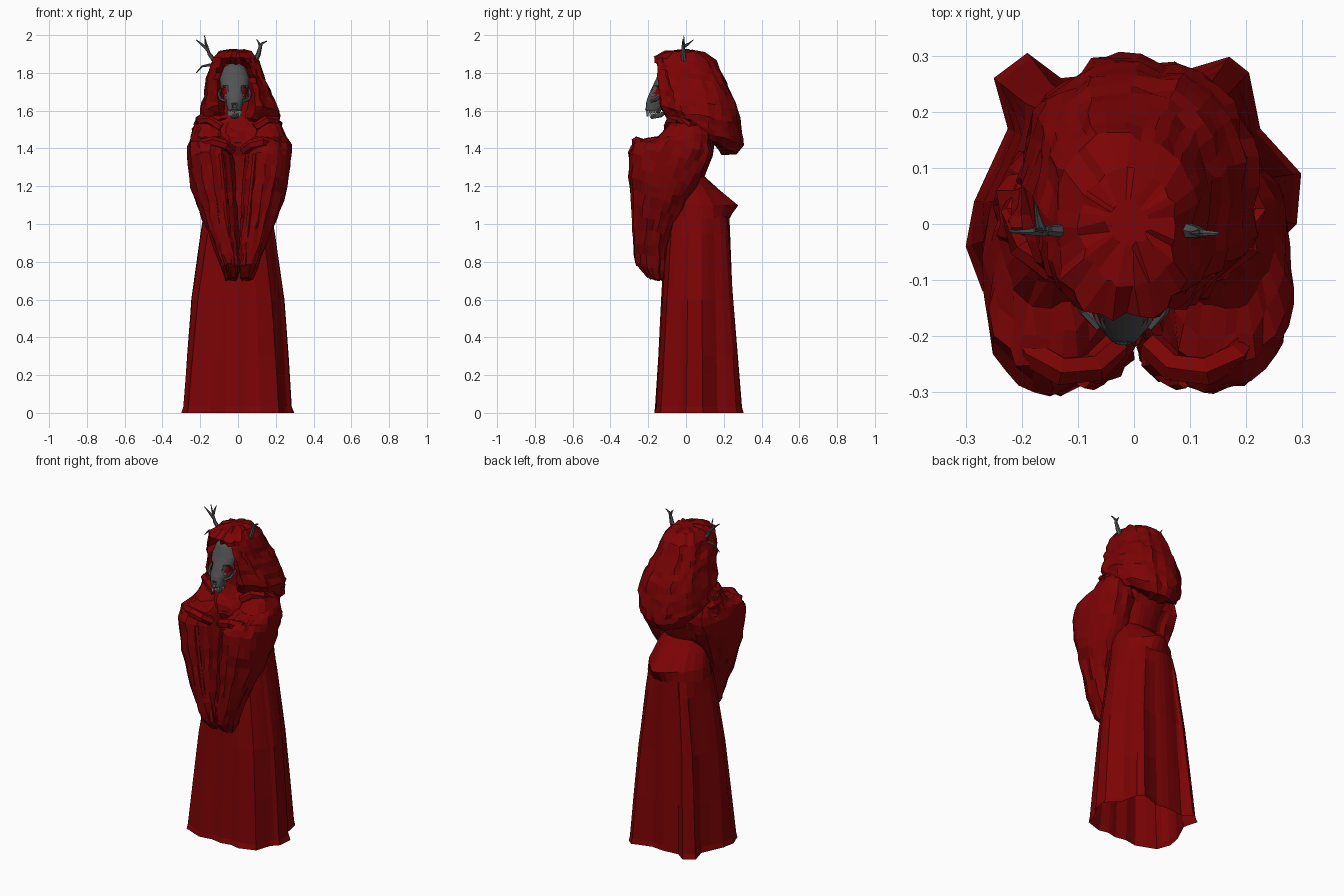
import bpy, bmesh, math, random
from mathutils import Vector

random.seed(4)


def material(name, rgb):
    m = bpy.data.materials.new(name)
    m.diffuse_color = (*rgb, 1)
    return m


RED = material("robe_red", (0.2, 0.001, 0.0015))
GREY = material("bone_grey", (0.085, 0.085, 0.087))
IVORY = material("tooth_ivory", (0.75, 0.74, 0.7))


def loft(name, rings, *mats, caps=(True, True)):
    """Skin a tube over a list of point rings and cap the chosen ends."""
    bm = bmesh.new()
    rows = [[bm.verts.new(p) for p in r] for r in rings]
    n = len(rows[0])
    for a, b in zip(rows, rows[1:]):
        for j in range(n):
            k = (j + 1) % n
            bm.faces.new((a[j], a[k], b[k], b[j]))
    for cap, row in zip(caps, (rows[0], rows[-1])):
        if cap:
            bm.faces.new(row)
    bmesh.ops.recalc_face_normals(bm, faces=bm.faces)
    me = bpy.data.meshes.new(name)
    bm.to_mesh(me)
    bm.free()
    ob = bpy.data.objects.new(name, me)
    bpy.context.collection.objects.link(ob)
    for m in mats:
        me.materials.append(m)
    return ob


def power(v, e):
    return math.copysign(abs(v) ** (2 / e), v)


def densify(keys, step):
    out = []
    for a, b in zip(keys, keys[1:]):
        k = max(1, round(max(abs(a[1] - b[1]), abs(a[3] - b[3])) / step))
        out += [[p + (q - p) * i / k for p, q in zip(a, b)] for i in range(k)]
    return out + [list(keys[-1])]


def body_rings(keys, n, step, pleat=0.0, jitter=0.0, mirror=1):
    """Keys: front y, front z, back y, back z, centre x, half width, squareness."""
    pleats = [random.uniform(-1, 1) for _ in range(n)]
    rings = []
    for yf, zf, yb, zb, xc, rx, e in densify(keys, step):
        mid = Vector((xc * mirror, (yf + yb) / 2, (zf + zb) / 2))
        ring = []
        for j in range(n):
            t = 2 * math.pi * j / n
            s, c = power(math.sin(t), e), power(math.cos(t), e)
            p = Vector((rx * s, (yf - yb) / 2 * c, (zf - zb) / 2 * c))
            p *= 1 + pleat * pleats[j]
            p += Vector([random.uniform(-jitter, jitter) for _ in range(3)])
            ring.append(mid + p)
        rings.append(ring)
    return rings


def tube(name, pts, radii, mat, n=6):
    """Tapered tube along a path."""
    pts = [Vector(p) for p in pts]
    rings = []
    for i, p in enumerate(pts):
        d = (pts[min(i + 1, len(pts) - 1)] - pts[max(i - 1, 0)]).normalized()
        u = d.cross(Vector((0.15, 1, 0.1))).normalized()
        v = d.cross(u)
        r = radii[0] + (radii[1] - radii[0]) * i / (len(pts) - 1)
        rings.append([p + r * (u * math.cos(2 * math.pi * j / n) + v * math.sin(2 * math.pi * j / n))
                      for j in range(n)])
    return loft(name, rings, mat)


# Skirt: open below, a lobed hem outline that rounds off towards the waist
hem = [(0, -.168), (.06, -.155), (.12, -.168), (.22, -.135), (.25, -.04), (.29, 0), (.298, .09),
       (.225, .17), (.205, .27), (.17, .298), (.05, .262), (-.03, .27), (-.13, .26), (-.19, .305),
       (-.25, .26), (-.225, .17), (-.285, .04), (-.3, -.04), (-.27, -.12), (-.15, -.168), (-.07, -.155)]
outline = []
for a, b in zip(hem, hem[1:] + hem[:1]):
    outline += [Vector(a), (Vector(a) + Vector(b)) / 2]
pleats = [random.uniform(.975, 1.015) for _ in outline]
# Height, half width, front y, back y, softening of the lobes
skirt = [(0, .3, -.168, .298, 0), (.03, .292, -.163, .292, .05), (.3, .275, -.15, .278, .25),
         (.6, .252, -.135, .26, .45), (.95, .2, -.115, .24, .7), (1.04, .184, -.11, .232, .9)]
rings = []
for z, rx, yf, yb, soft in skirt:
    ring = []
    for p, k in zip(outline, pleats):
        q = Vector((p.x / .3, (p.y - .065) / .233))
        q = q.lerp(q.normalized(), soft) * (k if z else 1)
        ring.append((q.x * rx, (yf + yb) / 2 + q.y * (yb - yf) / 2, z))
    rings.append(ring)
loft("skirt", rings, RED, caps=(False, False))

# Bodice with a gathered peak at the back of the waist
bodice = [(-.11, 1.03, .23, 1.03, 0, .184, 2), (-.11, 1.10, .222, 1.10, 0, .175, 2),
          (-.10, 1.18, .155, 1.18, 0, .155, 2), (-.10, 1.25, .098, 1.25, 0, .135, 2.1),
          (-.11, 1.36, .14, 1.36, 0, .16, 2.2), (-.135, 1.43, .155, 1.45, 0, .19, 2.2),
          (-.09, 1.52, .14, 1.53, 0, .18, 2.2), (-.06, 1.60, .10, 1.62, 0, .12, 2)]
ob = loft("bodice", body_rings(bodice, 36, .08, .02, .002), RED, caps=(False, True))
for v in ob.data.vertices:
    if v.co.y > 0 and 1.07 < v.co.z < 1.22:
        v.co.y += (.058 if v.co.z < 1.15 else .025) * math.exp(-((v.co.x - .03) / .07) ** 2)

# Crumpled mantle over the shoulders
mantle = [(-.05, 1.61, .10, 1.62, -.01, .15, 2), (-.065, 1.56, .12, 1.57, -.01, .212, 2),
          (-.095, 1.51, .13, 1.50, -.01, .238, 2.2), (-.125, 1.46, .14, 1.42, -.005, .245, 2),
          (-.14, 1.41, .135, 1.37, 0, .225, 1.9)]
loft("mantle", body_rings(mantle, 30, .035, .03, .012), RED)

# Hood draped over the head, with a hollow for the face
hood = [(-.04, 1.92, .04, 1.92, -.01, .035, 2), (-.11, 1.912, .10, 1.91, -.01, .085, 2.1),
        (-.17, 1.88, .16, 1.86, -.015, .122, 2.4), (-.165, 1.80, .215, 1.74, -.012, .15, 2.7),
        (-.155, 1.72, .265, 1.64, 0, .178, 2.6), (-.15, 1.63, .293, 1.52, .01, .21, 2.3),
        (-.12, 1.565, .302, 1.42, .005, .205, 1.9), (-.05, 1.54, .27, 1.37, 0, .165, 1.9),
        (.05, 1.56, .19, 1.37, 0, .10, 2)]
ob = loft("hood", body_rings(hood, 36, .04, .035, .007), RED)
for v in ob.data.vertices:
    if abs(v.co.x + .017) < .083 and v.co.y < -.07 and 1.56 < v.co.z < 1.85:
        v.co.y = -.07

# Wide hanging sleeves
sleeve = [(-.07, 1.55, .08, 1.58, .13, .06, 2.2), (-.15, 1.46, .125, 1.48, .152, .09, 2.2),
          (-.26, 1.44, .135, 1.38, .152, .115, 2.2), (-.3, 1.38, .09, 1.26, .145, .125, 2.2),
          (-.297, 1.25, .01, 1.13, .13, .12, 2.2), (-.287, 1.05, -.06, 1.0, .097, .092, 2.3),
          (-.28, .9, -.10, .88, .067, .068, 2.4), (-.265, .79, -.108, .75, .045, .05, 2.3),
          (-.20, .715, -.12, .70, .035, .03, 2)]
for side, label in ((-1, "left"), (1, "right")):
    ob = loft(label + "_sleeve", body_rings(sleeve, 28, .065, .045, .007, side), RED)
    ob.location.x = .01 if side > 0 else 0
    # Turned cuff on top of the forearm
    tube(label + "_cuff", [(side * x, y, z) for x, y, z in
         ((.03, -.215, 1.39), (.07, -.255, 1.42), (.13, -.262, 1.435), (.18, -.23, 1.425),
          (.215, -.16, 1.395), (.23, -.08, 1.37))], (.026, .032), RED)
    # Rolled fold over the shoulder
    tube(label + "_shoulder_fold", [(side * x, y, z) for x, y, z in
         ((.09, -.095, 1.51), (.15, -.08, 1.55), (.2, -.04, 1.55), (.215, .02, 1.53),
          (.17, .10, 1.5))], (.025, .022), RED)
    # Long pleats down the front of the sleeve
    for x0, x1, z1 in ((.09, .035, .78), (.15, .075, .86)):
        tube(label + "_pleat", [(side * x0, -.28, 1.37), (side * (x0 * .7 + x1 * .3), -.283, 1.2),
             (side * (x0 * .35 + x1 * .65), -.272, 1.0), (side * x1, -.25, z1)], (.013, .014), RED, 5)

# Ruffled edge on one sleeve
ruffle = []
for i in range(17):
    f = i / 16
    ruffle.append((-.18 + .12 * f + (.02 if i % 2 else -.02), -.268 + .01 * f, 1.38 - .52 * f))
tube("sleeve_ruffle", ruffle, (.02, .015), RED, 5)

# Skull with sunken sockets; the cloth colour shows through them
CX = -.018
skull = [(-.115, 1.85, -.08, 1.85, CX, .025, 2), (-.137, 1.83, -.05, 1.83, CX, .057, 2),
         (-.158, 1.77, -.04, 1.77, CX, .078, 2.1), (-.186, 1.71, -.05, 1.71, CX, .073, 2.1),
         (-.205, 1.665, -.08, 1.665, CX, .056, 2.1), (-.214, 1.63, -.10, 1.63, CX, .043, 2.2),
         (-.216, 1.605, -.13, 1.605, CX, .036, 2.2), (-.205, 1.588, -.14, 1.588, CX, .027, 2)]
ob = loft("skull", body_rings(skull, 40, .012), GREY, RED)


def in_socket(p):
    return p.y < -.08 and ((abs(p.x - CX) - .055) / .015) ** 2 + ((p.z - 1.705) / .024) ** 2 < 1


for f in ob.data.polygons:
    if in_socket(f.center):
        f.material_index = 1
for v in ob.data.vertices:
    if in_socket(v.co):
        v.co.y += .014
    elif abs(v.co.x - CX) < .013 and abs(v.co.z - 1.622) < .014 and v.co.y < -.19:
        v.co.y += .012

# Lower jaw
jaw = [(-.188, 1.577, -.10, 1.60, CX, .024, 2), (-.19, 1.565, -.11, 1.58, CX, .022, 2),
       (-.18, 1.556, -.13, 1.565, CX, .016, 2)]
loft("jaw", body_rings(jaw, 14, .02), GREY)

# Cheekbones and teeth
for s in (-1, 1):
    tube("cheekbone", [(CX + s * .044, -.183, 1.65), (CX + s * .072, -.155, 1.66),
         (CX + s * .083, -.13, 1.68), (CX + s * .078, -.09, 1.72)], (.009, .007), GREY)
    for k in range(6):
        a = math.radians(12 + 17 * k)
        x, y = CX + s * .032 * math.sin(a), -.168 - .04 * math.cos(a)
        tube("tooth", [(x, y, 1.598), (x, y, 1.568)], (.005, .002), IVORY, 4)

# Antlers: paths with base and tip radius
antlers = [
    ([(-.09, -.01, 1.82), (-.125, -.012, 1.865), (-.152, -.012, 1.90), (-.165, -.01, 1.94),
      (-.178, -.012, 1.998)], (.017, .002)),
    ([(-.158, -.012, 1.92), (-.19, -.014, 1.95), (-.222, -.014, 1.975)], (.01, .002)),
    ([(-.165, -.01, 1.94), (-.172, .015, 1.955), (-.176, .04, 1.975)], (.009, .002)),
    ([(-.11, -.014, 1.83), (-.15, -.014, 1.842), (-.19, -.014, 1.835), (-.222, -.012, 1.80)], (.011, .002)),
    ([(.085, -.01, 1.85), (.108, -.014, 1.90), (.118, -.016, 1.935), (.125, -.016, 1.955),
      (.152, -.017, 1.968)], (.016, .003)),
    ([(.118, -.016, 1.935), (.11, -.016, 1.96), (.098, -.016, 1.978)], (.008, .002)),
]
for path, radii in antlers:
    tube("antler", path, radii, GREY)
